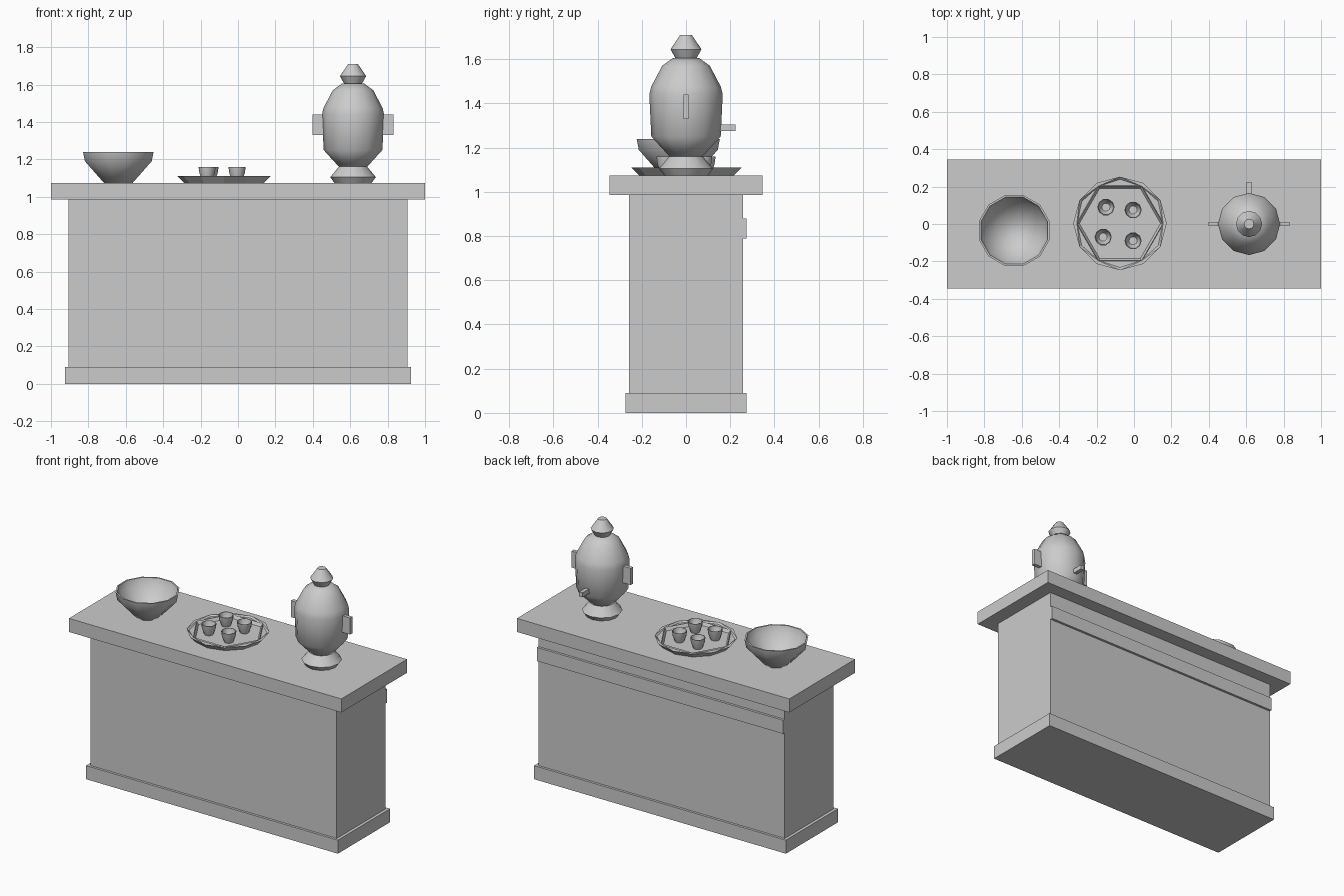
import bpy, bmesh
from math import cos, sin, pi, radians

cube = bpy.data.objects.get("Cube")
if cube:
    bpy.data.objects.remove(cube, do_unlink=True)

grey = bpy.data.materials.new("plain_grey")
grey.use_nodes = True
grey.diffuse_color = (0.6, 0.6, 0.6, 1)
grey.node_tree.nodes["Principled BSDF"].inputs["Base Color"].default_value = grey.diffuse_color

COUNTER_TOP = 1.075


def finish(name, bm, location=(0, 0, 0), smooth=None):
    bmesh.ops.recalc_face_normals(bm, faces=bm.faces)
    mesh = bpy.data.meshes.new(name)
    bm.to_mesh(mesh)
    bm.free()
    mesh.materials.append(grey)
    obj = bpy.data.objects.new(name, mesh)
    obj.location = location
    bpy.context.collection.objects.link(obj)
    if smooth:
        bpy.ops.object.select_all(action='DESELECT')
        obj.select_set(True)
        bpy.context.view_layer.objects.active = obj
        bpy.ops.object.shade_smooth_by_angle(angle=radians(smooth))
    return obj


def box(name, x, y, z):
    """Box from (min, max) pairs."""
    bm = bmesh.new()
    bmesh.ops.create_cube(bm, size=1)
    for v in bm.verts:
        for i, (low, high) in enumerate((x, y, z)):
            v.co[i] = high if v.co[i] > 0 else low
    return finish(name, bm)


def ring(bm, radius, z, sides, turn=0):
    return [bm.verts.new((radius * cos(2 * pi * i / sides + turn),
                          radius * sin(2 * pi * i / sides + turn), z)) for i in range(sides)]


def bridge(bm, a, b):
    for i in range(len(a)):
        j = (i + 1) % len(a)
        bm.faces.new((a[i], a[j], b[j], b[i]))


def lathe(name, profile, location, sides, smooth, turn=0):
    """Turned solid: a ring for every (radius, height), capped at both ends."""
    bm = bmesh.new()
    rings = [ring(bm, r, z, sides, turn) for r, z in profile]
    for a, b in zip(rings, rings[1:]):
        bridge(bm, a, b)
    bm.faces.new(rings[0])
    bm.faces.new(rings[-1])
    return finish(name, bm, location, smooth)


# Counter
box("counter_plinth", (-0.925, 0.925), (-0.273, 0.273), (0, 0.09))
box("counter_body", (-0.905, 0.905), (-0.257, 0.257), (0.09, 0.985))
box("counter_slab", (-1, 1), (-0.345, 0.345), (0.985, COUNTER_TOP))
box("back_rail", (-0.905, 0.905), (0.257, 0.273), (0.79, 0.88))

# Urn
urn_x = 0.615
urn_at = (urn_x, 0, 0)
lathe("urn_foot", [(0.1, COUNTER_TOP), (0.122, 1.105), (0.07, 1.168)], urn_at, 12, 40)
lathe("urn_body", [(0.075, 1.16), (0.157, 1.25), (0.166, 1.44), (0.158, 1.475),
                   (0.108, 1.57), (0.06, 1.605)], urn_at, 12, 50)
lathe("urn_lid", [(0.045, 1.6), (0.07, 1.645), (0.026, 1.71)], urn_at, 12, 40)
for side, name in ((1, "left_handle"), (-1, "right_handle")):
    ends = sorted((urn_x + side * 0.155, urn_x + side * 0.217))
    box(name, ends, (-0.012, 0.012), (1.33, 1.44))
box("urn_spout", (urn_x - 0.013, urn_x + 0.013), (0.14, 0.225), (1.275, 1.305))

# Bowl
lathe("bowl", [(0.08, COUNTER_TOP), (0.185, 1.19), (0.195, 1.24), (0.185, 1.24),
               (0.172, 1.195), (0.07, 1.09)], (-0.64, -0.035, 0), 12, 50, pi / 12)

# Tray: twelve-sided rim around a sunken hexagon
bm = bmesh.new()
foot = ring(bm, 0.215, COUNTER_TOP, 12)
rim = ring(bm, 0.25, 1.11, 12)
lip = ring(bm, 0.23, 1.11, 6)
floor = ring(bm, 0.217, 1.09, 6)
bridge(bm, foot, rim)
bridge(bm, lip, floor)
bm.faces.new(foot)
bm.faces.new(floor)
dents = []
for i in range(6):
    here, after = lip[i], lip[(i + 1) % 6]
    peak = rim[2 * i + 1]
    bm.faces.new((rim[2 * i], peak, here))
    bm.faces.new((peak, rim[(2 * i + 2) % 12], after))
    dents.append(bm.faces.new((here, peak, after)))
bmesh.ops.recalc_face_normals(bm, faces=bm.faces)
bmesh.ops.inset_individual(bm, faces=dents, thickness=0.014, depth=-0.008)
finish("tray", bm, (-0.075, 0.003, 0))

# Cups on the tray
for i, (x, y) in enumerate([(-0.15, 0.09), (-0.005, 0.075), (-0.165, -0.07), (-0.005, -0.09)]):
    lathe(f"cup_{i + 1}", [(0.028, 1.09), (0.041, 1.125), (0.046, 1.16), (0.042, 1.16),
                           (0.036, 1.125), (0.022, 1.105)], (x, y, 0), 10, 50)
